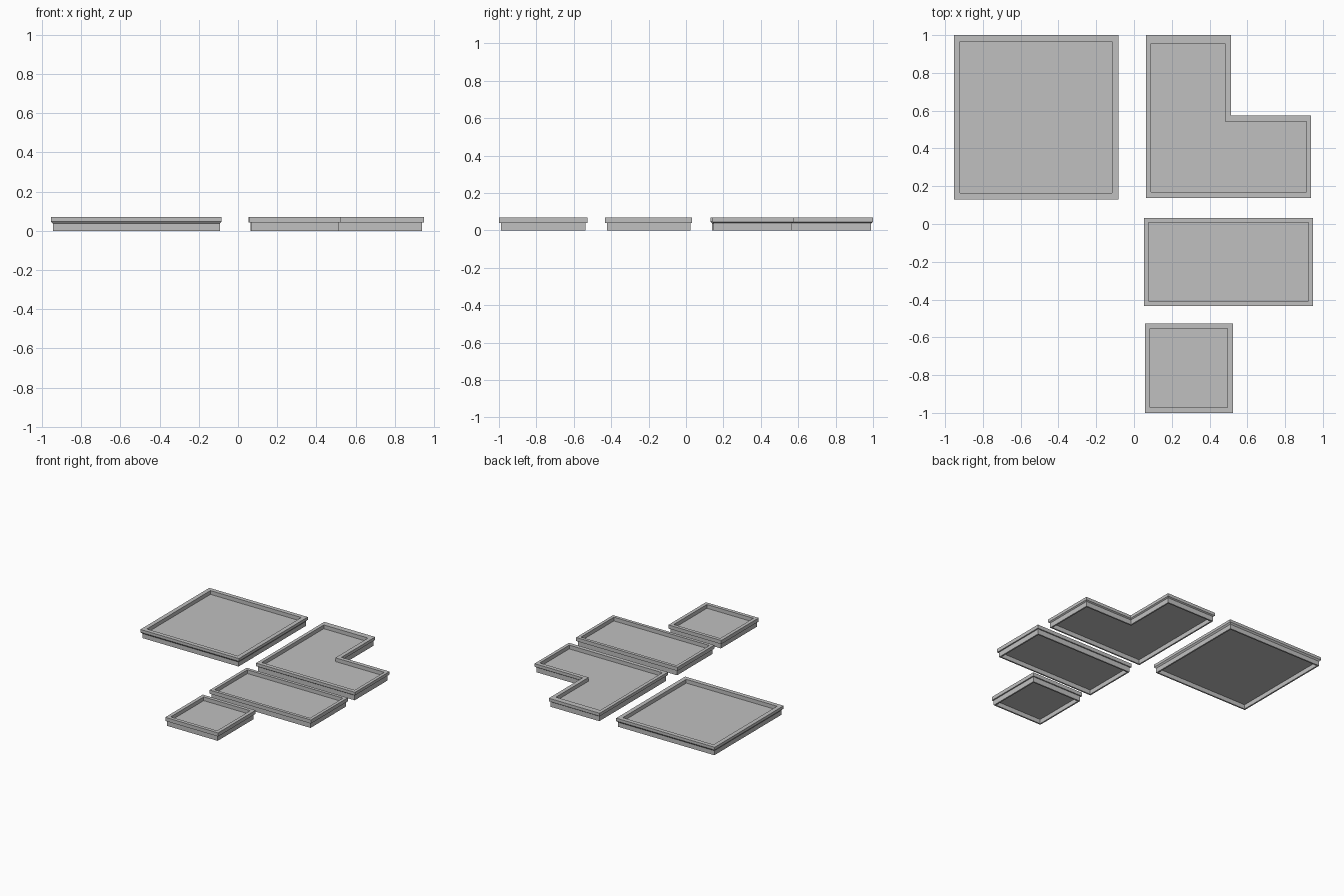
import bpy
import bmesh
from mathutils import Vector

cube = bpy.data.objects.get("Cube")
if cube:
    bpy.data.objects.remove(cube, do_unlink=True)

grey = bpy.data.materials.new("stone_grey")
grey.use_nodes = True
colour = (0.53, 0.53, 0.53, 1)
grey.diffuse_color = colour
grey.node_tree.nodes["Principled BSDF"].inputs["Base Color"].default_value = colour

HEIGHT = 0.07
FLOOR_TOP, FLOOR_UNDER = 0.04, 0.035
STEP, WALL = 0.01, 0.012


def inset(outline, dists):
    """Move each edge of a counter-clockwise outline inward, with mitred corners."""
    pts = [Vector(p) for p in outline]
    n = len(pts)
    result = []
    for i in range(n):
        a = (pts[i] - pts[i - 1]).normalized()
        b = (pts[(i + 1) % n] - pts[i]).normalized()
        # right-angled corners: shift along both inward normals
        result.append(pts[i] + Vector((-a.y, a.x)) * dists[i - 1]
                      + Vector((-b.y, b.x)) * dists[i])
    return result


def tray(name, outline, rims, lip_low, lip_high):
    """Open-bottomed tray: skirt, overhanging lip, rim and recessed floor."""
    n = len(outline)
    profile = [
        ([STEP + WALL] * n, FLOOR_UNDER),   # inside of the skirt
        ([STEP + WALL] * n, 0),
        ([STEP] * n, 0),                    # outside of the skirt
        ([STEP] * n, lip_low),
        ([0] * n, lip_high),                # lip
        ([0] * n, HEIGHT),
        (rims, HEIGHT),                     # rim and inner wall
        (rims, FLOOR_TOP),
    ]
    bm = bmesh.new()
    loops = [[bm.verts.new((p.x, p.y, z)) for p in inset(outline, d)]
             for d, z in profile]
    for low, high in zip(loops, loops[1:]):
        for i in range(n):
            j = (i + 1) % n
            bm.faces.new((low[i], low[j], high[j], high[i]))
    bm.faces.new(loops[-1])
    bm.faces.new(loops[0][::-1])
    bmesh.ops.recalc_face_normals(bm, faces=bm.faces)
    mesh = bpy.data.meshes.new(name)
    bm.to_mesh(mesh)
    bm.free()
    mesh.materials.append(grey)
    obj = bpy.data.objects.new(name, mesh)
    bpy.context.collection.objects.link(obj)


def rectangle(x0, y0, x1, y1):
    return [(x0, y0), (x1, y0), (x1, y1), (x0, y1)]


# Large square with a sloped lip
tray("large_square_tray", rectangle(-0.954, 0.13, -0.083, 1.0),
     [0.034] * 4, 0.036, 0.048)

# L-shaped tray
corner = [(0.063, 0.138), (0.938, 0.138), (0.938, 0.574),
          (0.513, 0.574), (0.513, 1.0), (0.063, 1.0)]
tray("corner_tray", corner, [0.032, 0.025, 0.032, 0.032, 0.045, 0.027],
     0.039, 0.046)

# Smaller trays with a square-stepped lip
tray("long_tray", rectangle(0.053, -0.433, 0.948, 0.033),
     [0.025] * 4, 0.041, 0.041)
tray("small_square_tray", rectangle(0.057, -1.0, 0.524, -0.526),
     [0.028] * 4, 0.041, 0.041)
